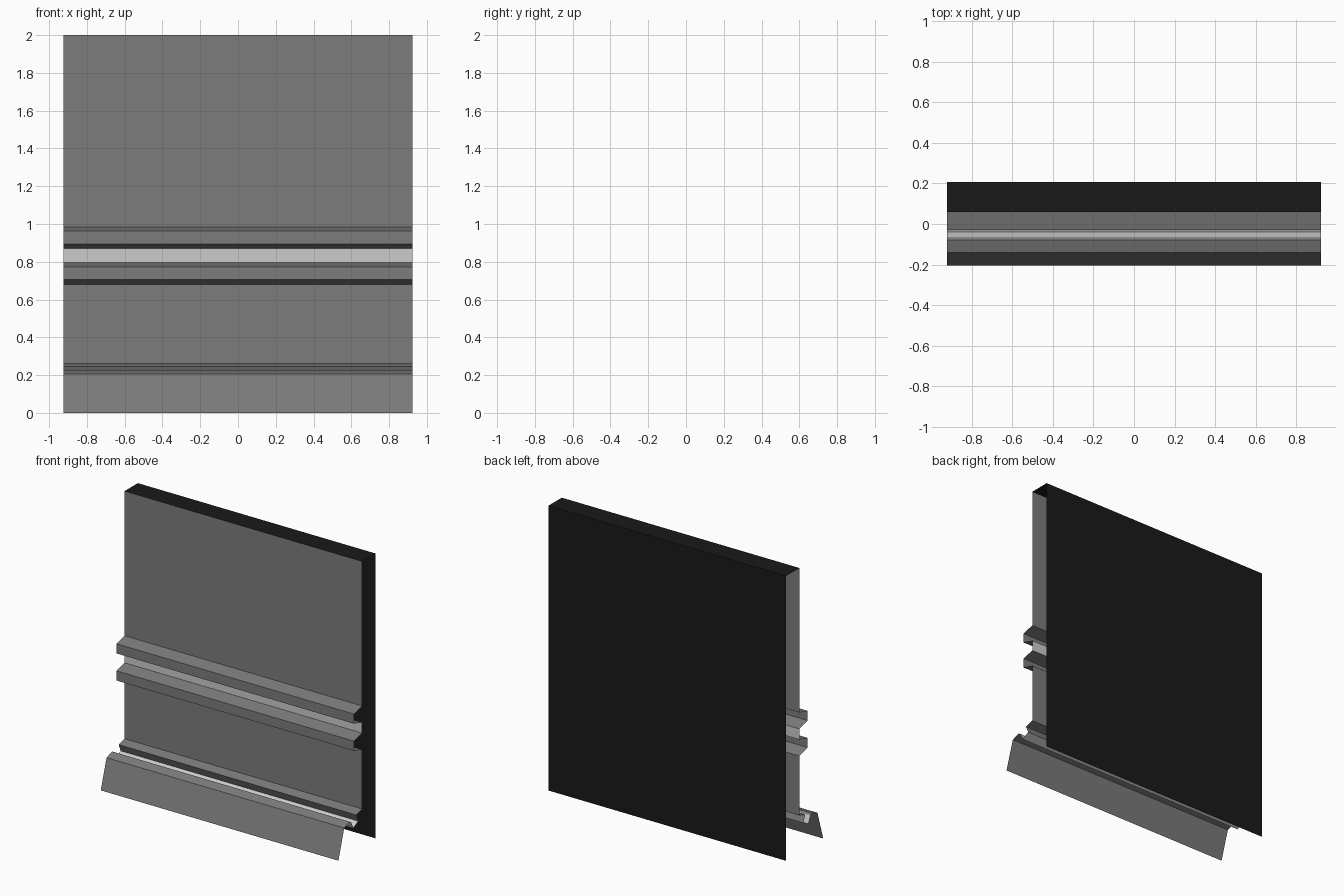
import bpy

if "Cube" in bpy.data.objects:
    bpy.data.objects.remove(bpy.data.objects["Cube"])

HALF = 0.923  # half length of the extruded wall section


def material(name, v):
    m = bpy.data.materials.new(name)
    m.diffuse_color = (v, v, v, 1)
    m.use_nodes = True
    m.node_tree.nodes["Principled BSDF"].inputs["Base Color"].default_value = m.diffuse_color
    return m


GREY = material("sheet_grey", 0.2)
LIGHT = material("light_grey", 0.8)
BLACK = material("black", 0.01)


def sheet(name, profile, mat):
    """Extrude an open (y, z) profile along x as a thin sheet."""
    verts = [(x, y, z) for y, z in profile for x in (-HALF, HALF)]
    faces = [(2 * i, 2 * i + 1, 2 * i + 3, 2 * i + 2)
             for i in range(len(profile) - 1)]
    # order runs downward, so flip to face the front
    faces = [f[::-1] for f in faces]
    mesh = bpy.data.meshes.new(name)
    mesh.from_pydata(verts, [], faces)
    mesh.materials.append(mat)
    ob = bpy.data.objects.new(name, mesh)
    bpy.context.collection.objects.link(ob)
    return ob


FRONT, BACK, RAIL = 0.06, 0.207, -0.03


def rail(z):
    """Projecting rail whose upper root sits at height z."""
    return [(FRONT, z), (RAIL, z - 0.022), (RAIL, z - 0.09), (FRONT, z - 0.115)]


# Front panel and rails
sheet("upper_panel", [(FRONT, 2.0), (FRONT, 0.985)], GREY)
sheet("upper_rail", rail(0.985), GREY)
sheet("rail_strip", [(FRONT, 0.87), (FRONT, 0.795)], LIGHT)
sheet("lower_rail", rail(0.795), GREY)
sheet("lower_panel", [(FRONT, 0.68), (FRONT, 0.262)], GREY)

# Ledge, gutter and sloping skirt at the foot
sheet("ledge", [(FRONT, 0.262), (-0.005, 0.245), (0.017, 0.193)], GREY)
sheet("gutter", [(0.017, 0.193), (-0.04, 0.165), (-0.063, 0.215)], LIGHT)
sheet("skirt", [(-0.063, 0.215), (-0.078, 0.225), (-0.14, 0.205),
                (-0.204, 0.0)], GREY)

# Black backing with top cap
sheet("backing", [(BACK, 0.0), (BACK, 2.0), (FRONT, 2.0)], BLACK)
